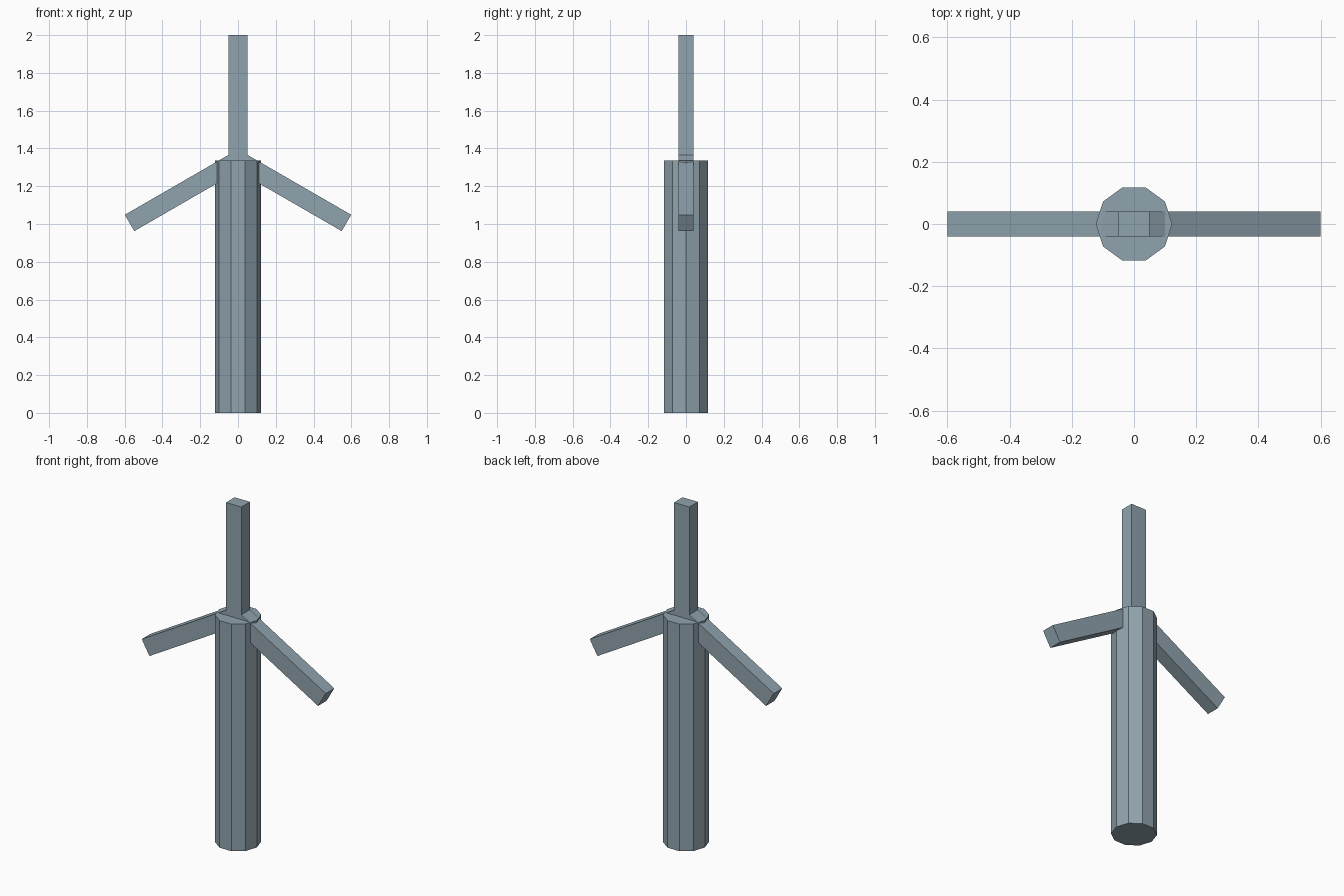
import bpy, math
from mathutils import Matrix

cube = bpy.data.objects.get("Cube")
if cube:
    bpy.data.objects.remove(cube, do_unlink=True)

HUB_Z = 1.337
BLADE_LENGTH = 2 - HUB_Z

# Single blue grey colour
grey = bpy.data.materials.new("blue_grey")
grey.use_nodes = True
colour = (0.28, 0.37, 0.423, 1)
grey.diffuse_color = colour
grey.node_tree.nodes["Principled BSDF"].inputs["Base Color"].default_value = colour

# Tower: ten-sided prism with corners on the x axis
bpy.ops.mesh.primitive_cylinder_add(vertices=10, radius=0.123, depth=HUB_Z,
                                    location=(0, 0, HUB_Z / 2))
tower = bpy.context.object
tower.name = "tower"
tower.data.transform(Matrix.Rotation(math.pi / 2, 4, "Z"))
tower.data.materials.append(grey)

# Three box blades reaching out from the hub point
for name, angle in (("top_blade", 0), ("left_blade", 120), ("right_blade", 240)):
    bpy.ops.mesh.primitive_cube_add(size=1, location=(0, 0, HUB_Z))
    blade = bpy.context.object
    blade.name = name
    blade.data.transform(Matrix.Rotation(math.radians(angle), 4, "Y")
                         @ Matrix.Translation((0, 0, BLADE_LENGTH / 2))
                         @ Matrix.Diagonal((0.1, 0.08, BLADE_LENGTH, 1)))
    blade.data.materials.append(grey)
